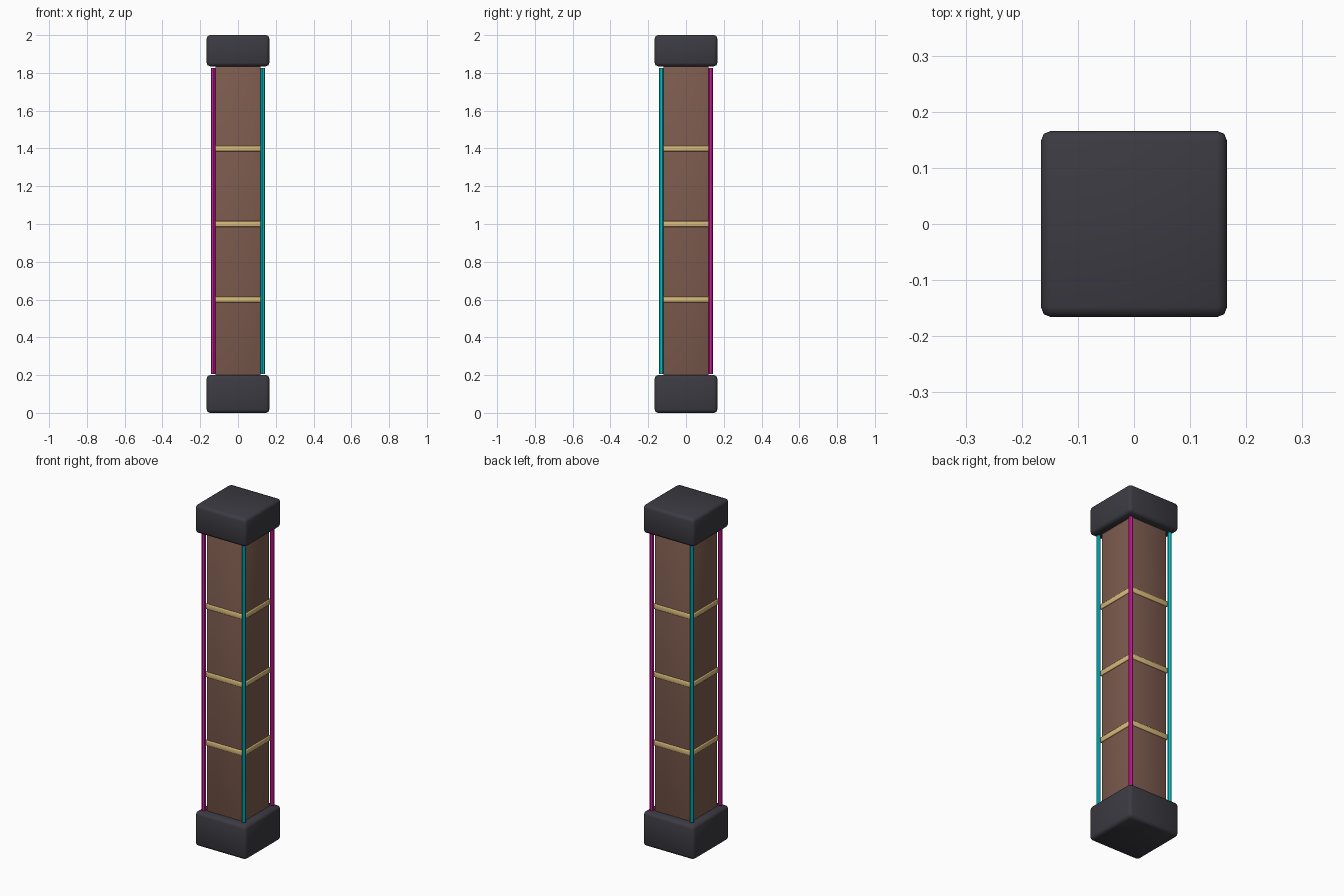
import bpy

cube = bpy.data.objects.get("Cube")
if cube:
    bpy.data.objects.remove(cube, do_unlink=True)


def material(name, rgb):
    mat = bpy.data.materials.new(name)
    mat.use_nodes = True
    mat.diffuse_color = (*rgb, 1)
    mat.node_tree.nodes["Principled BSDF"].inputs["Base Color"].default_value = (*rgb, 1)
    return mat


charcoal = material("charcoal", (0.044, 0.043, 0.054))
brown = material("brown", (0.205, 0.105, 0.076))
gold = material("pale_gold", (0.70, 0.49, 0.20))
teal = material("teal", (0.0, 0.55, 0.60))
magenta = material("magenta", (0.62, 0.01, 0.33))


def finish(name, mat):
    obj = bpy.context.object
    obj.name = name
    obj.data.materials.append(mat)
    bpy.ops.object.shade_smooth()
    return obj


def block(name, half, bottom, top, bevel, segments, mat):
    """Square upright block with softened, smoothly shaded edges."""
    bpy.ops.mesh.primitive_cube_add(size=1, location=(0, 0, (bottom + top) / 2))
    obj = finish(name, mat)
    obj.scale = (2 * half, 2 * half, top - bottom)
    bpy.ops.object.transform_apply(location=False, rotation=False, scale=True)
    mod = obj.modifiers.new("soft_edges", "BEVEL")
    mod.width = bevel
    mod.segments = segments


# Caps and central shaft
block("base_cap", 0.166, 0, 0.2, 0.018, 2, charcoal)
block("top_cap", 0.166, 1.835, 2, 0.018, 2, charcoal)
block("shaft", 0.12, 0.195, 1.84, 0.005, 2, brown)

# Raised bands around the shaft
for i, z in enumerate((0.6, 1.0, 1.4)):
    block(f"band_{i + 1}", 0.126, z - 0.015, z + 0.015, 0.004, 2, gold)

# Corner rods, alternating colour around the shaft
for sx, side in ((-1, "right"), (1, "left")):
    for sy, end in ((-1, "front"), (1, "back")):
        bpy.ops.mesh.primitive_cylinder_add(
            vertices=12, radius=0.0115, depth=1.62,
            location=(sx * 0.131, sy * 0.131, 1.016))
        finish(f"rod_{end}_{side}", magenta if sx == sy else teal)
        bpy.ops.object.shade_smooth_by_angle()
